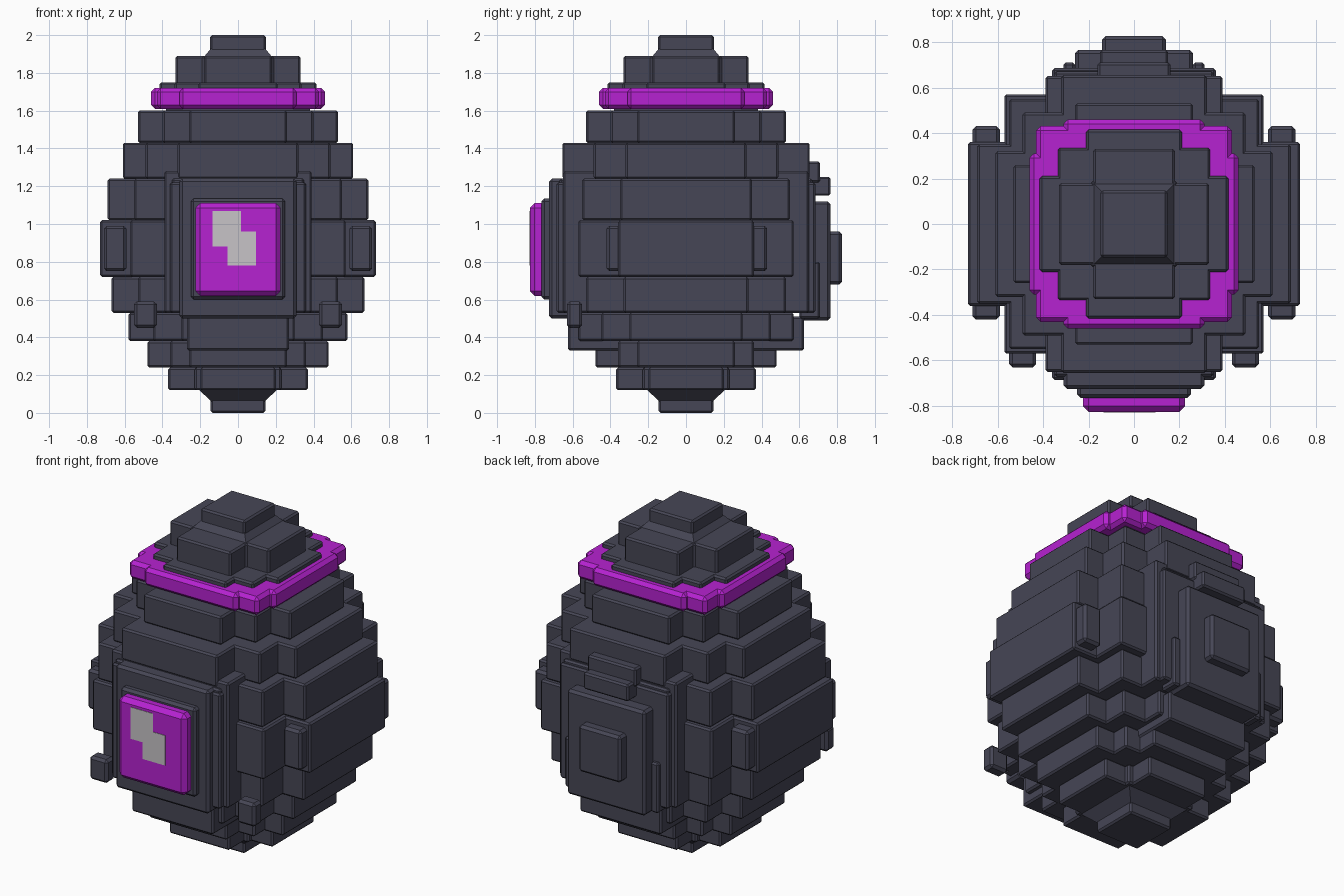
import bpy, bmesh

if "Cube" in bpy.data.objects:
    bpy.data.objects.remove(bpy.data.objects["Cube"])


def material(name, rgb):
    m = bpy.data.materials.new(name)
    m.diffuse_color = (*rgb, 1)
    m.use_nodes = True
    m.node_tree.nodes["Principled BSDF"].inputs["Base Color"].default_value = m.diffuse_color
    return m


STONE = material("dark slate", (0.061, 0.061, 0.092))
GLOW = material("bright purple", (0.47, 0.016, 0.64))
SHINE = material("pale grey", (0.57, 0.55, 0.57))


def boxes(name, spans, mat=STONE, bevel=0.01):
    """One object made of boxes, each (x0, x1, y0, y1, z0, z1)."""
    bm = bmesh.new()
    for x0, x1, y0, y1, z0, z1 in spans:
        for v in bmesh.ops.create_cube(bm, size=1)["verts"]:
            v.co = (x1 if v.co.x > 0 else x0,
                    y1 if v.co.y > 0 else y0,
                    z1 if v.co.z > 0 else z0)
    mesh = bpy.data.meshes.new(name)
    bm.to_mesh(mesh)
    bm.free()
    mesh.materials.append(mat)
    ob = bpy.data.objects.new(name, mesh)
    bpy.context.collection.objects.link(ob)
    if bevel:
        mod = ob.modifiers.new("chamfer", "BEVEL")
        mod.width = bevel
        mod.segments = 1
    return ob


def centred(hx, hy, z0, z1):
    return (-hx, hx, -hy, hy, z0, z1)


def tier(name, outer, middle, inner, z0, z1, depth=None, mat=STONE, bevel=0.01):
    """Stepped round slab: two crossed bars and a square between them."""
    boxes(name, [centred(outer, inner, z0, z1), centred(middle, middle, z0, z1),
                 centred(inner, depth or outer, z0, z1)], mat, bevel)


def frustum(name, r0, r1, z0, z1):
    """Square tapered neck."""
    ob = boxes(name, [centred(1, 1, z0, z1)], bevel=0)
    for v in ob.data.vertices:
        r = r0 if v.co.z < (z0 + z1) / 2 else r1
        v.co.x *= r
        v.co.y *= r


# Egg body, bottom to top: outer, middle, inner half widths, heights, depth
layers = [
    (0.37, 0.23, 0.20, 0.12, 0.24, 0.37),
    (0.48, 0.36, 0.26, 0.24, 0.38, 0.48),
    (0.58, 0.45, 0.30, 0.38, 0.53, 0.57),
    (0.67, 0.53, 0.33, 0.53, 0.72, 0.64),
    (0.73, 0.57, 0.36, 0.72, 1.02, 0.67),
    (0.69, 0.55, 0.35, 1.02, 1.24, 0.67),
    (0.61, 0.49, 0.32, 1.24, 1.43, 0.655),
    (0.53, 0.40, 0.26, 1.43, 1.60, 0.53),
]
for i, (o, m, n, z0, z1, d) in enumerate(layers):
    tier(f"body_tier_{i + 1}", o, m, n, z0, z1, d)

# Hidden core filling the small gap below the band
boxes("core", [centred(0.38, 0.38, 1.55, 1.70)], bevel=0)

# Purple band and stepped lid
tier("purple_band", 0.46, 0.43, 0.31, 1.61, 1.72, mat=GLOW, bevel=0.02)
tier("lid_base", 0.415, 0.335, 0.21, 1.68, 1.75)
tier("lid_top", 0.33, 0.19, 0.18, 1.74, 1.89)
frustum("top_neck", 0.18, 0.13, 1.885, 1.945)
boxes("top_knob", [centred(0.147, 0.147, 1.86, 2.0)])

# Bottom foot
frustum("bottom_neck", 0.14, 0.21, 0.06, 0.125)
boxes("bottom_foot", [centred(0.145, 0.145, 0.0, 0.14)])

# Framing slabs showing on front and back
boxes("face_frame", [centred(0.39, 0.65, 0.53, 1.28),
                     centred(0.36, 0.685, 0.53, 1.22)])
boxes("lower_plates", [(-0.27, 0.27, -0.625, 0.625, 0.33, 0.51)])

# Front plate and its purple window
boxes("front_plate", [(-0.31, 0.31, -0.725, -0.6, 0.50, 1.24)], bevel=0.015)
boxes("window_frame", [(-0.25, 0.25, -0.765, -0.7, 0.60, 1.135)], bevel=0.015)
boxes("window", [(-0.225, 0.225, -0.826, -0.74, 0.62, 1.11)], GLOW, 0.025)
boxes("window_shine", [(-0.135, 0.015, -0.829, -0.824, 0.88, 1.07),
                       (0.015, 0.095, -0.829, -0.824, 0.78, 0.96),
                       (-0.055, 0.015, -0.829, -0.824, 0.78, 0.88)], SHINE, 0)

# Back plate, boss, ledges and side strips
boxes("back_plate", [(-0.26, 0.26, 0.6, 0.765, 0.49, 1.12)], bevel=0.015)
boxes("back_boss", [(-0.14, 0.14, 0.7, 0.826, 0.68, 0.96)], bevel=0.015)
boxes("back_ledges", [(-0.15, 0.15, 0.6, 0.765, 1.15, 1.25),
                      (-0.16, 0.16, 0.6, 0.71, 1.22, 1.33)])
boxes("back_strips", [(min(s * 0.26, s * 0.31), max(s * 0.26, s * 0.31),
                       0.6, 0.71, 0.50, 0.80) for s in (-1, 1)])

# Side bars and small front lugs, mirrored left and right
for side, s in (("left", -1), ("right", 1)):
    x0, x1 = sorted((s * 0.59, s * 0.71))
    boxes(f"{side}_bar", [(x0, x1, -0.42, 0.43, 0.75, 0.99)], bevel=0.015)
    x0, x1 = sorted((s * 0.43, s * 0.55))
    boxes(f"{side}_lug", [(x0, x1, -0.63, -0.55, 0.45, 0.59)], bevel=0.015)
